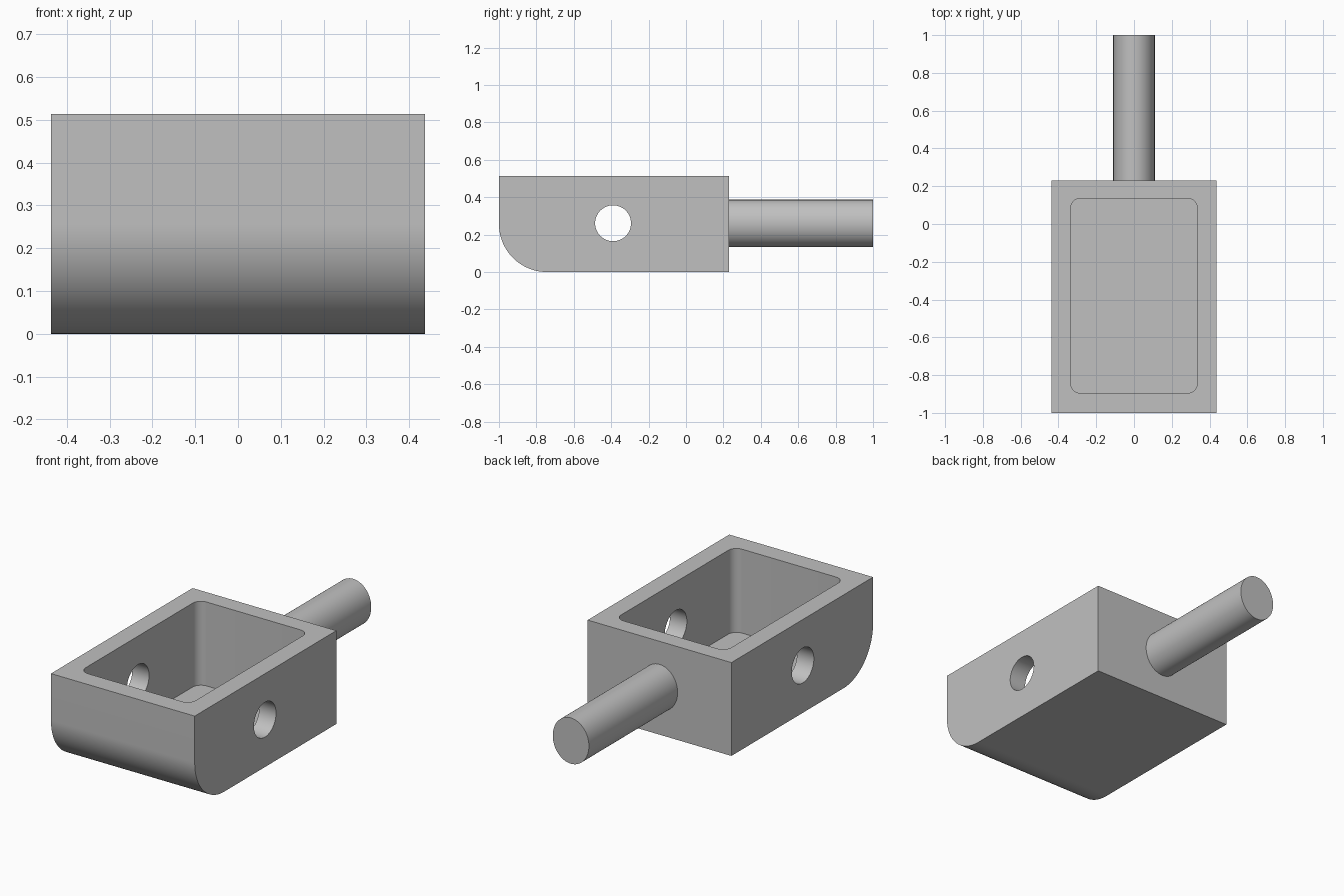
import bpy, bmesh, math
from mathutils import Vector

if "Cube" in bpy.data.objects:
    bpy.data.objects.remove(bpy.data.objects["Cube"])

grey = bpy.data.materials.new("plain_grey")
grey.use_nodes = True
grey.diffuse_color = (0.53, 0.53, 0.53, 1)
grey.node_tree.nodes["Principled BSDF"].inputs["Base Color"].default_value = grey.diffuse_color


def arc(cx, cy, rx, ry, start, end, steps):
    """Points along an elliptical arc, angles in degrees."""
    angles = [math.radians(start + (end - start) * i / steps) for i in range(steps + 1)]
    return [(cx + rx * math.cos(a), cy + ry * math.sin(a)) for a in angles]


def prism(name, profile, place, low, high):
    """Extrude a 2D profile between two depths; place maps (u, v, depth) to xyz."""
    bm = bmesh.new()
    face = bm.faces.new([bm.verts.new(place(u, v, low)) for u, v in profile])
    shift = Vector(place(0, 0, high)) - Vector(place(0, 0, low))
    new = bmesh.ops.extrude_face_region(bm, geom=[face])["geom"]
    bmesh.ops.translate(bm, vec=shift, verts=[v for v in new if isinstance(v, bmesh.types.BMVert)])
    bmesh.ops.recalc_face_normals(bm, faces=bm.faces)
    mesh = bpy.data.meshes.new(name)
    bm.to_mesh(mesh)
    bm.free()
    mesh.materials.append(grey)
    obj = bpy.data.objects.new(name, mesh)
    bpy.context.collection.objects.link(obj)
    return obj


def along_x(u, v, d): return (d, u, v)
def along_y(u, v, d): return (u, d, v)
def along_z(u, v, d): return (u, v, d)


half_width, front, back, height = 0.437, -1.0, 0.23, 0.513
nose = height / 2
mid = height / 2 + 0.004

# Box body with a rounded lower front edge
side = [(back, 0), (back, height), (front, height)]
side += arc(front + nose, nose, nose, nose, 180, 270, 32)
body = prism("box_body", side, along_x, -half_width, half_width)

# Open pocket with rounded vertical corners
wx, y0, y1, r = 0.335, -0.895, 0.135, 0.05
outline = []
for cx, cy, start in ((wx - r, y1 - r, 0), (r - wx, y1 - r, 90),
                      (r - wx, y0 + r, 180), (wx - r, y0 + r, 270)):
    outline += arc(cx, cy, r, r, start, start + 90, 10)
pocket = prism("pocket_cutter", outline, along_z, 0.052, height + 0.2)

# Pin hole through both side walls
hole = prism("pin_hole_cutter", arc(-0.39, mid, 0.096, 0.096, 0, 360, 48)[:-1], along_x, -0.6, 0.6)

# Slightly oval rear shaft
shaft = prism("rear_shaft", arc(0, mid, 0.11, 0.126, 0, 360, 64)[:-1], along_y, back - 0.03, 1.0)

# Cut the body, then discard the cutters
bpy.context.view_layer.objects.active = body
for cutter in (pocket, hole):
    cutter.hide_render = True
    mod = body.modifiers.new(cutter.name, "BOOLEAN")
    mod.operation, mod.solver, mod.object = "DIFFERENCE", "EXACT", cutter
    bpy.ops.object.modifier_apply(modifier=mod.name)
    bpy.data.objects.remove(cutter)

# Smooth curved surfaces, keep hard edges
for obj in (body, shaft):
    bpy.ops.object.select_all(action="DESELECT")
    obj.select_set(True)
    bpy.context.view_layer.objects.active = obj
    bpy.ops.object.shade_smooth_by_angle(angle=math.radians(30))
